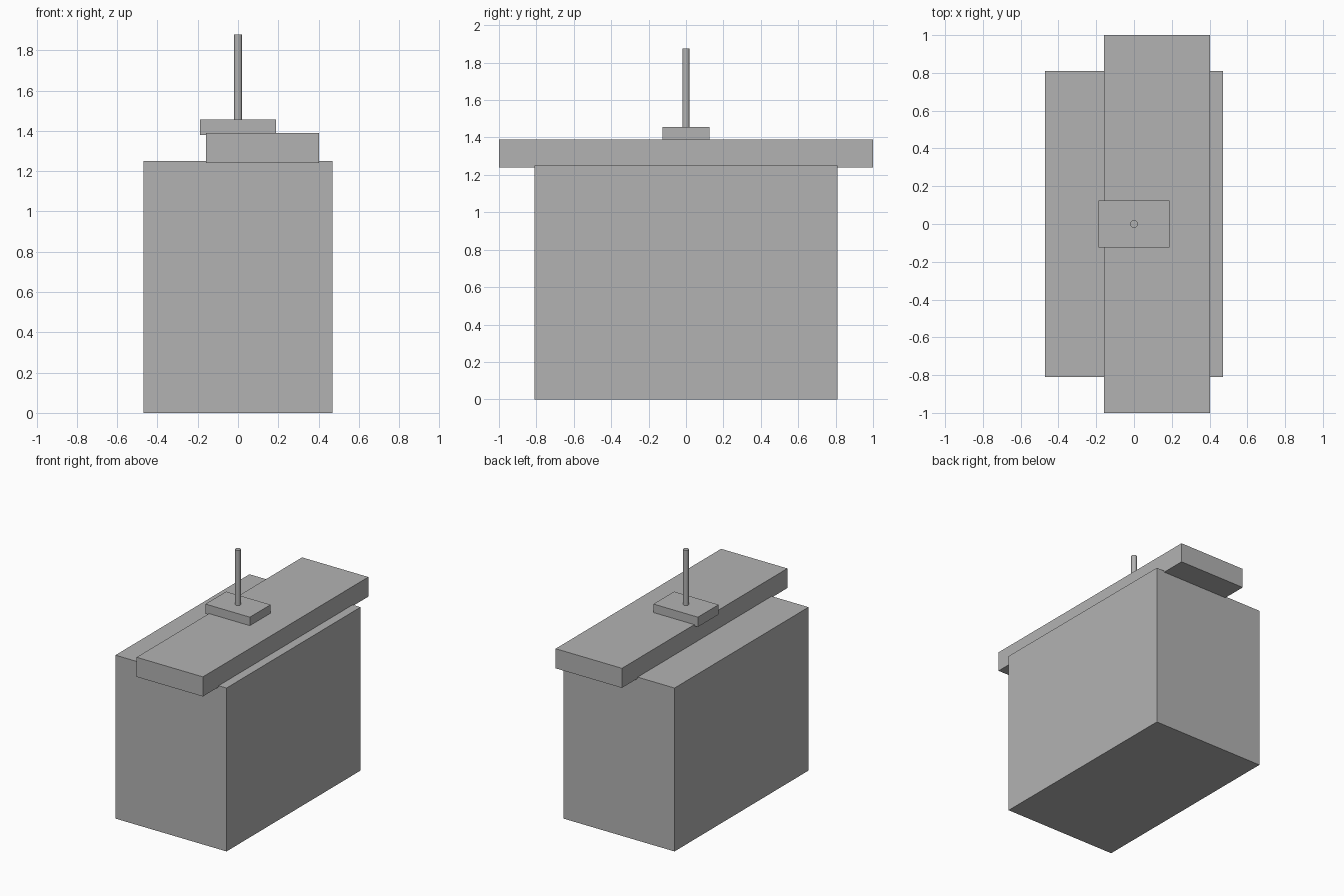
import bpy

cube = bpy.data.objects.get("Cube")
if cube:
    bpy.data.objects.remove(cube, do_unlink=True)

# Single neutral grey for every part
GREY = (0.45, 0.45, 0.45, 1.0)
grey = bpy.data.materials.new("neutral grey")
grey.use_nodes = True
grey.diffuse_color = GREY
grey.node_tree.nodes["Principled BSDF"].inputs["Base Color"].default_value = GREY


def box(name, low, high):
    """Axis-aligned block between two corners."""
    centre = [(a + b) / 2 for a, b in zip(low, high)]
    bpy.ops.mesh.primitive_cube_add(size=1, location=centre)
    obj = bpy.context.object
    obj.name = name
    obj.scale = [b - a for a, b in zip(low, high)]
    bpy.ops.object.transform_apply(location=False, rotation=False, scale=True)
    obj.data.materials.append(grey)
    return obj


def rod(name, radius, bottom, top):
    """Upright cylinder on the centre axis."""
    bpy.ops.mesh.primitive_cylinder_add(
        vertices=16, radius=radius, depth=top - bottom,
        location=(0, 0, (bottom + top) / 2))
    obj = bpy.context.object
    obj.name = name
    obj.data.materials.append(grey)
    return obj


# Main block, offset overhanging slab, small plate and mast
box("main_body", (-0.47, -0.81, 0), (0.47, 0.81, 1.25))
box("roof_slab", (-0.158, -1, 1.24), (0.403, 1, 1.39))
box("mast_plate", (-0.188, -0.125, 1.38), (0.188, 0.125, 1.455))
rod("mast", 0.02, 1.44, 1.877)
